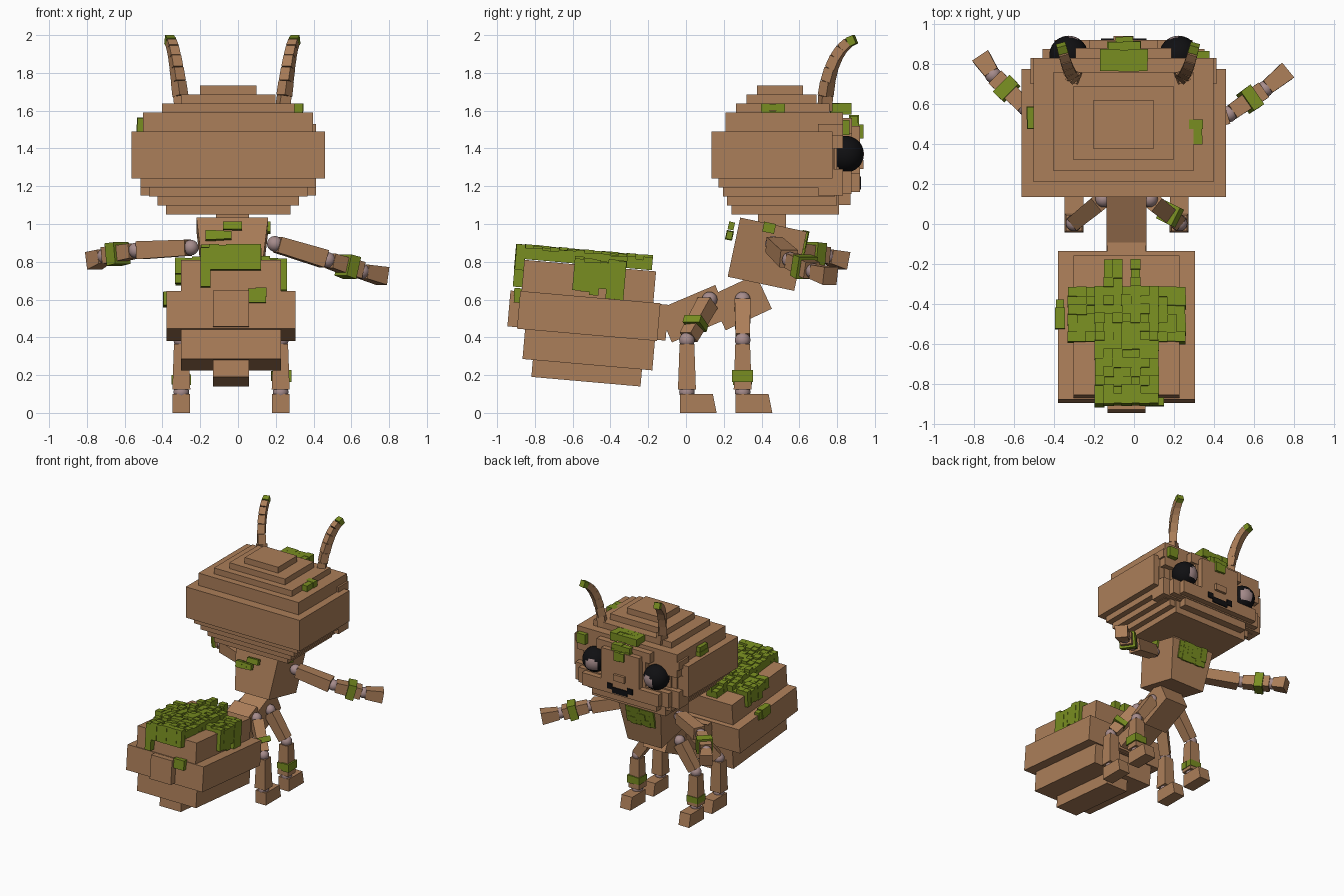
import bpy, bmesh, random
from math import radians, sin, cos
from mathutils import Vector, Matrix

random.seed(4)
MID = -.037  # symmetry plane of the body
HEAD_MID = -.052  # symmetry plane of the head

old = bpy.data.objects.get("Cube")
if old:
    bpy.data.objects.remove(old, do_unlink=True)


def material(name, *rgb):
    mat = bpy.data.materials.new(name)
    mat.use_nodes = True
    mat.diffuse_color = (*rgb, 1)
    mat.node_tree.nodes["Principled BSDF"].inputs["Base Color"].default_value = (*rgb, 1)
    return mat


BARK = material("bark brown", .41, .21, .1)
MOSS = material("moss green", .19, .27, .015)
BLACK = material("glossy black", .005, .005, .006)
JOINT = material("joint pink grey", .38, .26, .26)


def finish(name, bm, mat, location=(0, 0, 0), tilt=0):
    mesh = bpy.data.meshes.new(name)
    bm.to_mesh(mesh)
    bm.free()
    mesh.materials.append(mat)
    part = bpy.data.objects.new(name, mesh)
    part.location = location
    part.rotation_euler.x = radians(tilt)
    bpy.context.collection.objects.link(part)
    return part


def add_block(bm, centre, size):
    matrix = Matrix.Translation(centre) @ Matrix.Diagonal((*size, 1))
    return bmesh.ops.create_cube(bm, size=1, matrix=matrix)["verts"]


def tilted(name, centre, size, tilt=0, taper=1, mat=BARK):
    """Block tilted about x; taper scales the width of its lower end."""
    bm = bmesh.new()
    for vert in add_block(bm, (0, 0, 0), size):
        if vert.co.z < 0:
            vert.co.x *= taper
    return finish(name, bm, mat, centre, tilt)


def head_slab(name, half_width, back, front, bottom, top):
    centre = (HEAD_MID, (back + front) / 2, (bottom + top) / 2)
    return tilted(name, centre, (half_width * 2, front - back, top - bottom))


def limb(name, start, end, start_width, end_width, mat=BARK):
    """Square bar that changes width from start to end."""
    along = end - start
    turn = along.to_track_quat("Z", "Y").to_matrix().to_4x4()
    bm = bmesh.new()
    for vert in bmesh.ops.create_cube(bm, size=1)["verts"]:
        width = start_width if vert.co.z < 0 else end_width
        vert.co = Vector((vert.co.x * width, vert.co.y * width, (vert.co.z + .5) * along.length))
    bm.transform(turn)
    return finish(name, bm, mat, start)


def ball(name, centre, radius=.041, mat=JOINT):
    bm = bmesh.new()
    bmesh.ops.create_uvsphere(bm, u_segments=24, v_segments=16, radius=radius)
    for face in bm.faces:
        face.smooth = True
    return finish(name, bm, mat, centre)


def moss_patch(name, centre, size, tilt=0, cell=.045):
    """Patch of slightly uneven moss cubes filling a block."""
    bm = bmesh.new()
    counts = [max(1, round(side / cell)) for side in size]
    step = Vector([side / count for side, count in zip(size, counts)])
    for i in range(counts[0]):
        for j in range(counts[1]):
            for k in range(counts[2]):
                index = (i, j, k)
                spot = [(n + .5) * s - side / 2 for n, s, side in zip(index, step, size)]
                add_block(bm, spot, step * random.uniform(.95, 1.3))
    return finish(name, bm, MOSS, centre, tilt)


# Head: a wide slab with stepped slabs nested above and below it
head_slab("head_middle", .512, .135, .775, 1.24, 1.49)
for k in range(4):
    inset = .045 * (k + 1)
    head_slab("head_lower_step", .51 - inset, .15 + inset / 2, .78 + k * .01, 1.24 - inset * 1.05, 1.4)
    head_slab("head_upper_step", .45 - k * .1, .21 + k * .055, .83 - k * .07, 1.4, 1.59 + k * .048)

# Face: cheeks, brow and a bridge that leave two open eye sockets
for k in range(3):
    front = .83 + k * .045
    head_slab("cheeks", .465 - k * .06, .7, front, 1.15 + k * .01, 1.29 - k * .01)
    head_slab("bridge", .22 - k * .025, .7, front, 1.25, 1.52)
head_slab("chin", .29, .7, .87, 1.1, 1.2)
head_slab("brow_back", .465, .7, .83, 1.465, 1.53)
head_slab("brow_front", .24, .7, .88, 1.48, 1.56)
head_slab("nose", .05, .9, .94, 1.29, 1.34)

# Eyes with a pale patch facing forward and inward
for side in (-1, 1):
    eye = ball("eye", (HEAD_MID + side * .275, .845, 1.37), .097, BLACK)
    eye.data.materials.append(JOINT)
    gaze = Vector((-side * .3, 1, -.15)).normalized()
    for face in eye.data.polygons:
        face.material_index = int(face.normal.dot(gaze) > .86)

# Smile made of small square plates with raised corners
for i in range(-2, 3):
    height = 1.23 if abs(i) == 2 else 1.205
    tilted("mouth_plate", (HEAD_MID + i * .045, .923, height), (.047, .009, .045), mat=BLACK)

# Antennae: bars along a quarter arc, each ending in moss
for side in (-1, 1):
    arc = [Vector((-.03 + side * (.265 + .01 * i), .735 + .18 * (1 - cos(i * .21)),
                   1.6 + .38 * sin(i * .21))) for i in range(8)]
    for i, (start, end) in enumerate(zip(arc, arc[1:])):
        limb("antenna_segment", start, end, .062 - i * .002, .06 - i * .002, MOSS if i > 5 else BARK)

# Neck, chest and waist
tilted("neck", (-.03, .455, 1), (.175, .15, .16))
tilted("chest", (-.03, .43, .84), (.38, .36, .32), -12, .8)
tilted("pelvis", (-.03, .29, .585), (.2, .27, .2), 25)
tilted("waist", (MID, .04, .525), (.2, .33, .19), 23)

# Abdomen: tilted slabs, widest in the middle
for name, y, z, size in [
        ("abdomen_top", -.515, .69, (.53, .7, .18)),
        ("abdomen_middle", -.515, .513, (.685, .745, .2)),
        ("abdomen_lower", -.515, .335, (.53, .69, .16)),
        ("abdomen_keel", -.525, .22, (.19, .58, .11)),
        ("abdomen_tail", -.905, .55, (.19, .065, .19)),
        ("abdomen_collar", -.13, .48, (.19, .06, .19))]:
    tilted(name, (MID, y, z), size, -5)

# Legs: thigh, knee, shin, ankle and a wedge foot, two per side
for side in (-1, 1):
    for part, y, hip_y in (("rear", .005, .125), ("front", .3, .3)):
        hip = Vector((MID + side * .115, hip_y, .6))
        knee = Vector((MID + side * .263, y, .385))
        ankle = Vector((knee.x, y, .11))
        for joint, spot in (("hip", hip), ("knee", knee), ("ankle", ankle)):
            ball(f"{part}_{joint}", spot)
        limb(part + "_thigh", hip.lerp(knee, .08), hip.lerp(knee, .93), .085, .075)
        limb(part + "_shin", knee.lerp(ankle, .07), knee.lerp(ankle, .95), .078, .095)
        foot = tilted(part + "_foot", (knee.x, y + .06, .05), (.094, .194, .1))
        for vert in foot.data.vertices:
            if vert.co.y > 0 and vert.co.z > 0:
                vert.co.y -= .02
    moss_patch("shin_moss", (knee.x, y, .185 + side * .01), (.1, .1, .05))
limb("thigh_moss", Vector((.17, .055, .49)), Vector((.19, .045, .455)), .1, .1, MOSS)

# Arms: each pose runs through shoulder, elbow, wrist and hand tip
for pose in [
        ((-.25, .44, .875), (-.54, .58, .86), (-.705, .745, .83), (-.765, .835, .805)),
        ((.195, .46, .895), (.475, .55, .81), (.655, .675, .75), (.765, .765, .725))]:
    shoulder, elbow, wrist, tip = map(Vector, pose)
    for name, spot in (("shoulder", shoulder), ("elbow", elbow), ("wrist", wrist)):
        ball(name, spot)
    limb("upper_arm", shoulder.lerp(elbow, .05), shoulder.lerp(elbow, .93), .085, .095)
    limb("forearm", elbow.lerp(wrist, .07), elbow.lerp(wrist, .92), .078, .09)
    limb("forearm_moss", elbow.lerp(wrist, .45), elbow.lerp(wrist, .72), .115, .12, MOSS)
    limb("hand", wrist.lerp(tip, .1), tip, .075, .095)

# Abdomen moss: a cross of columns that hangs over the sides and the back
bm = bmesh.new()
cell = .045
for i in range(-6, 7):
    for j in range(-8, 8):
        x, y = i * cell, j * cell
        stripe = abs(i) < 4 and y < .2
        tongue = i in (-2, -1, 1) and y > 0
        arm = -.08 < y < .19
        if not (stripe or tongue or arm):
            continue
        top = random.uniform(.05, .08) if stripe or tongue else random.uniform(.01, .04)
        drop = 0
        if abs(i) == 6:
            drop = random.uniform(.12, .18) if i > 0 else random.uniform(.04, .1)
        elif j == -8:
            drop = .15 if i == -3 else .06
        grow = random.uniform(.001, .01)
        add_block(bm, (x, y, (top - drop) / 2), (cell + grow, cell + grow, top + drop))
finish("abdomen_moss", bm, MOSS, (MID, -.52, .785), -5)
moss_patch("tail_moss", (.1, -.88, .62), (.09, .05, .07), -5)
moss_patch("flank_moss", (-.37, -.45, .6), (.04, .14, .06), -5)

# Small moss patches on the head and chest
for centre, size in [
        ((-.05, .82, 1.61), (.23, .1, .05)), ((-.05, .89, 1.53), (.16, .04, .08)),
        ((-.05, .92, 1.49), (.08, .03, .06)), ((.31, .46, 1.6), (.06, .12, .07)),
        ((-.5, .53, 1.52), (.06, .1, .08)), ((.34, .82, 1.51), (.06, .08, .07))]:
    moss_patch("head_moss", centre, size)
for centre, size in [
        ((-.1, .23, .94), (.13, .03, .04)), ((-.03, .24, .99), (.1, .03, .04)),
        ((-.03, .62, .89), (.25, .03, .14)), ((.14, .44, .98), (.06, .06, .05))]:
    moss_patch("chest_moss", centre, size, -12)
